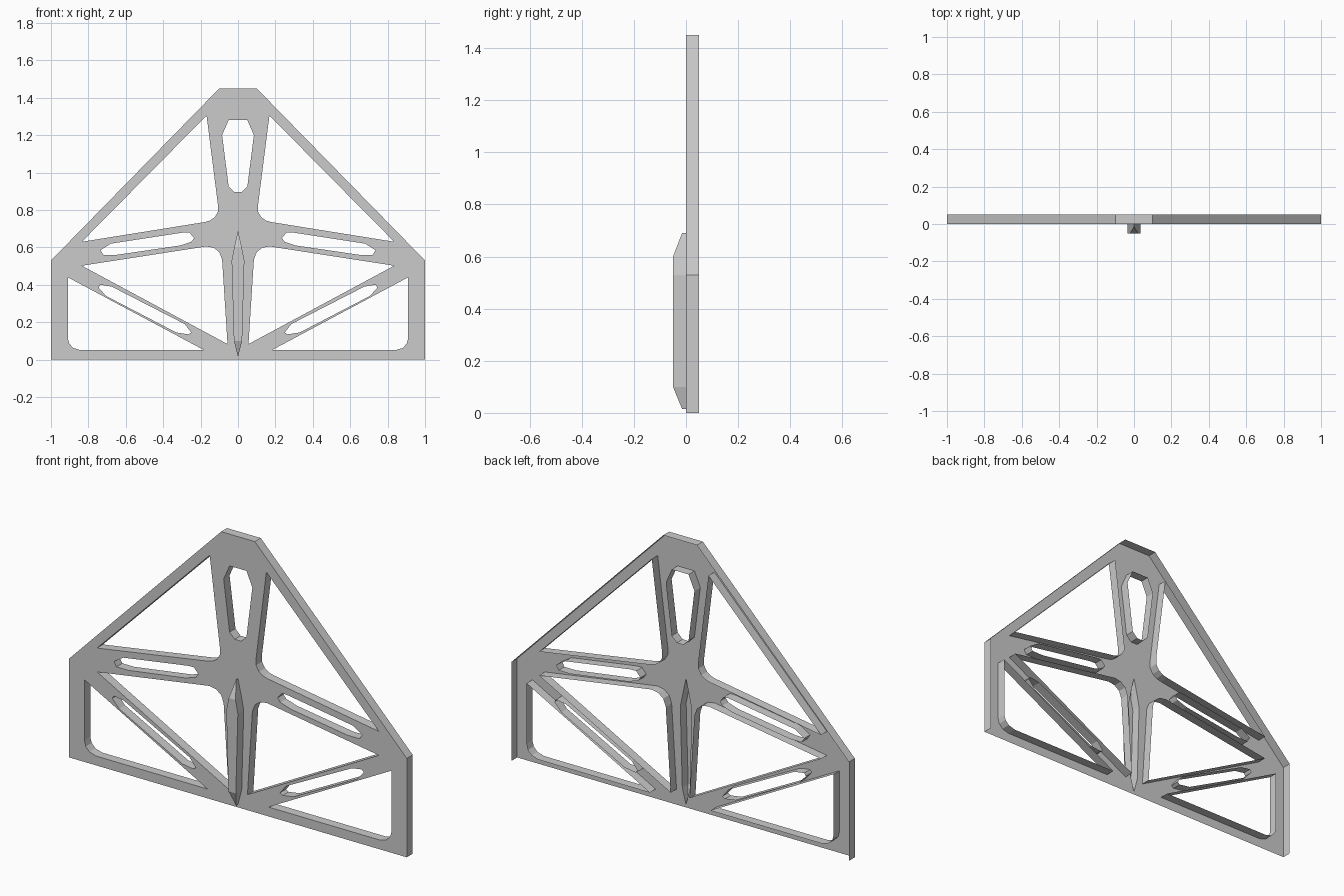
import bpy, bmesh
from mathutils import Vector

if "Cube" in bpy.data.objects:
    bpy.data.objects.remove(bpy.data.objects["Cube"])

DEPTH = 0.05

grey = bpy.data.materials.new("light_grey")
grey.diffuse_color = (0.6, 0.6, 0.6, 1)
grey.use_nodes = True
grey.node_tree.nodes["Principled BSDF"].inputs["Base Color"].default_value = grey.diffuse_color


def mirror(pts):
    return [(-x, z) for x, z in reversed(pts)]


def ccw(pts):
    area = sum(a[0] * b[1] - b[0] * a[1] for a, b in zip(pts, pts[1:] + pts[:1]))
    return pts if area > 0 else pts[::-1]


def finish(bm, name):
    me = bpy.data.meshes.new(name)
    bm.to_mesh(me)
    bm.free()
    me.materials.append(grey)
    ob = bpy.data.objects.new(name, me)
    bpy.context.collection.objects.link(ob)
    return ob


def walls(name, pts, outward, open_bottom=False):
    """Thin flange running back from the plate along a closed outline."""
    bm = bmesh.new()
    pts = ccw(pts)
    front = [bm.verts.new((x, 0, z)) for x, z in pts]
    back = [bm.verts.new((x, DEPTH, z)) for x, z in pts]
    for i in range(len(pts)):
        j = (i + 1) % len(pts)
        if open_bottom and pts[i][1] == 0 and pts[j][1] == 0:
            continue
        quad = [front[i], front[j], back[j], back[i]]
        bm.faces.new(quad if outward else quad[::-1])
    finish(bm, name)


# Outlines in (x, z)
outer = [(-1, 0), (1, 0), (1, 0.53), (0.1, 1.45), (-0.1, 1.45), (-1, 0.53)]
top_slot = [(-0.05, 1.28), (0.05, 1.28), (0.085, 1.2), (0.05, 0.925), (0.02, 0.895),
            (-0.02, 0.895), (-0.05, 0.925), (-0.085, 1.2)]
right_holes = {
    "upper_opening": [(0.168, 1.305), (0.107, 0.825), (0.107, 0.79), (0.125, 0.76),
                      (0.15, 0.743), (0.18, 0.735), (0.835, 0.63)],
    "middle_opening": [(0.835, 0.502), (0.17, 0.605), (0.13, 0.598), (0.1, 0.575),
                       (0.085, 0.535), (0.056, 0.083)],
    "lower_opening": [(0.91, 0.44), (0.91, 0.115), (0.902, 0.085), (0.88, 0.062),
                      (0.84, 0.05), (0.18, 0.05)],
    "arm_slot": [(0.235, 0.65), (0.26, 0.68), (0.29, 0.68), (0.68, 0.62), (0.735, 0.585),
                 (0.72, 0.56), (0.65, 0.56), (0.31, 0.61), (0.25, 0.63)],
    "brace_slot": [(0.25, 0.145), (0.285, 0.19), (0.675, 0.39), (0.735, 0.4),
                   (0.745, 0.385), (0.705, 0.34), (0.33, 0.145), (0.265, 0.135)],
}
ridge = [(0, 0.015), (0.022, 0.1), (0.034, 0.53), (0.02, 0.6), (0, 0.69),
         (-0.02, 0.6), (-0.034, 0.53), (-0.022, 0.1)]

holes = {"top_slot": top_slot}
for key, pts in right_holes.items():
    holes["right_" + key] = pts
    holes["left_" + key] = mirror(pts)

# Front plate with all openings
bm = bmesh.new()
edges = []
for loop in [outer, ridge, *holes.values()]:
    vs = [bm.verts.new((x, 0, z)) for x, z in loop]
    edges += [bm.edges.new((vs[i - 1], vs[i])) for i in range(len(vs))]
bmesh.ops.triangle_fill(bm, use_beauty=True, edges=edges, normal=Vector((0, -1, 0)))
for f in bm.faces:
    f.normal_update()
    if f.normal.y > 0:
        f.normal_flip()
finish(bm, "front_plate")

# Flanges around the rim (open along the bottom) and every opening
walls("rim_flange", outer, True, open_bottom=True)
for key, pts in holes.items():
    walls(key + "_flange", pts, False)

# Hollow centre ridge, sloping back to a point at each end
bm = bmesh.new()
n = len(ridge)
base = [bm.verts.new((x, 0, z)) for x, z in ridge]
tip = [bm.verts.new((x, -0.015 if x == 0 else -DEPTH, z)) for x, z in ridge]
for i in range(n):
    j = (i + 1) % n
    bm.faces.new([base[i], tip[i], tip[j], base[j]])
bm.faces.new([tip[0], tip[1], tip[7]])
bm.faces.new([tip[7], tip[1], tip[2], tip[6]])
bm.faces.new([tip[6], tip[2], tip[3], tip[5]])
bm.faces.new([tip[5], tip[3], tip[4]])
bmesh.ops.recalc_face_normals(bm, faces=bm.faces[:])
if sum(f.normal.y * f.calc_area() for f in bm.faces) > 0:
    bmesh.ops.reverse_faces(bm, faces=bm.faces[:])
finish(bm, "centre_ridge")
